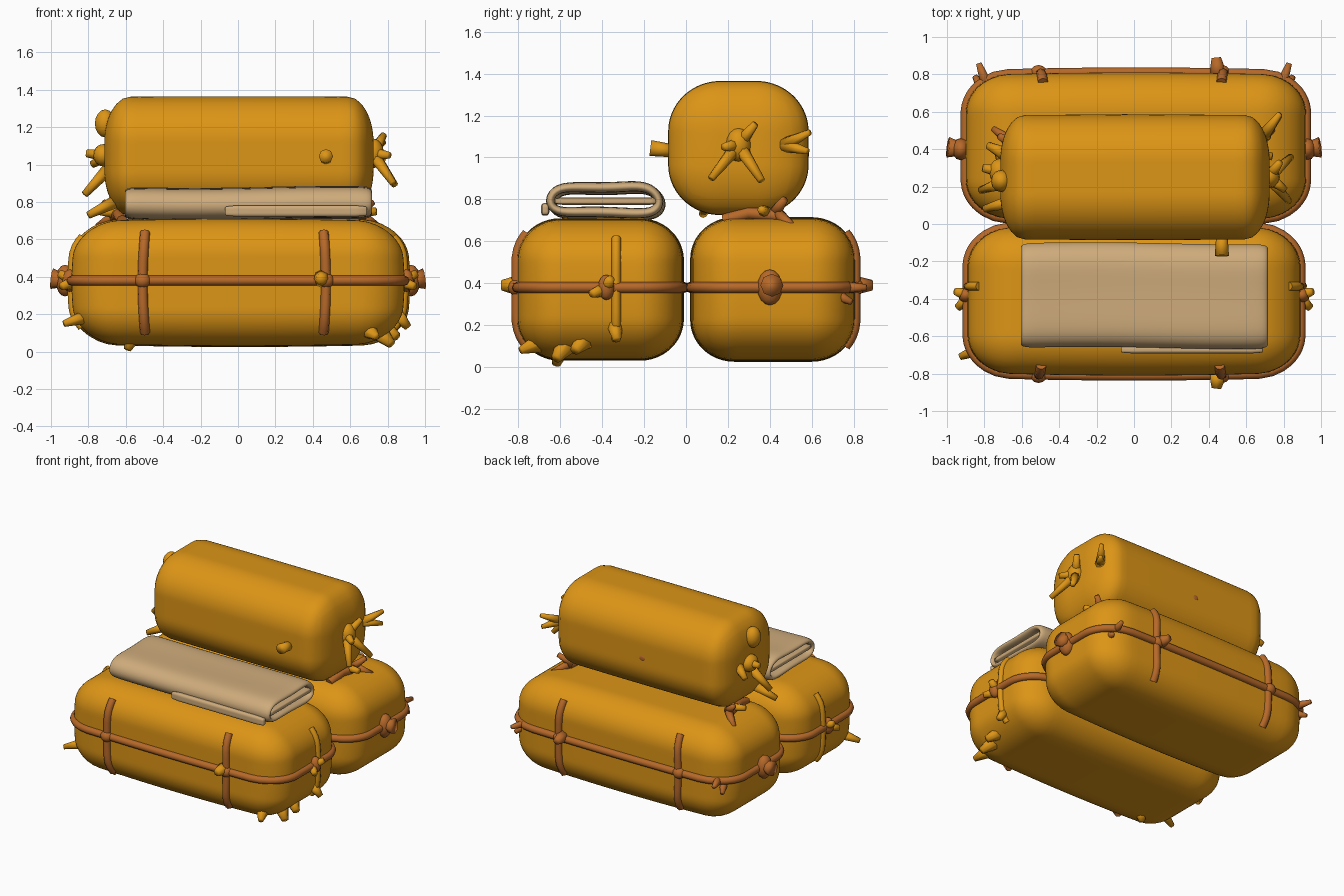
import bpy, bmesh, math
from mathutils import Vector

if "Cube" in bpy.data.objects:
    bpy.data.objects.remove(bpy.data.objects["Cube"], do_unlink=True)


def material(name, rgb):
    m = bpy.data.materials.new(name)
    m.use_nodes = True
    m.diffuse_color = (*rgb, 1)
    bsdf = m.node_tree.nodes["Principled BSDF"]
    bsdf.inputs["Base Color"].default_value = (*rgb, 1)
    bsdf.inputs["Roughness"].default_value = 0.8
    return m


GOLD = material("golden canvas", (0.72, 0.30, 0.008))
BROWN = material("brown rope", (0.47, 0.14, 0.022))
TAN = material("tan cloth", (0.62, 0.41, 0.20))


def finish(name, bm, mat):
    bmesh.ops.recalc_face_normals(bm, faces=bm.faces)
    me = bpy.data.meshes.new(name)
    bm.to_mesh(me)
    bm.free()
    me.materials.append(mat)
    for p in me.polygons:
        p.use_smooth = True
    ob = bpy.data.objects.new(name, me)
    bpy.context.collection.objects.link(ob)
    return ob


class Cushion:
    """A rounded box that narrows a little towards its ends."""

    def __init__(self, centre, half, radius, pinch=0.04):
        self.c, self.h, self.r = Vector(centre), Vector(half), Vector(radius)
        self.pinch = pinch

    def skin(self, p):
        h, r = self.h, self.r
        inner = Vector([max(-(h[i] - r[i]), min(h[i] - r[i], p[i])) for i in range(3)])
        d = Vector([(p[i] - inner[i]) / r[i] for i in range(3)])
        if d.length > 0:
            d.normalize()
        q = inner + Vector([d[i] * r[i] for i in range(3)])
        u, w = q.x / h.x, q.z / h.z
        s = 1 - self.pinch * u * u
        return self.c + Vector((q.x * (1 - self.pinch * w * w), q.y * s, q.z * s))

    def build(self, name, mat, cuts=31):
        bm = bmesh.new()
        bmesh.ops.create_cube(bm, size=2)
        bmesh.ops.subdivide_edges(bm, edges=bm.edges[:], cuts=cuts, use_grid_fill=True)
        for v in bm.verts:
            v.co = self.skin(Vector([v.co[i] * self.h[i] for i in range(3)]))
        return finish(name, bm, mat)


def rope(name, points, mat, radius=0.027, closed=False):
    cu = bpy.data.curves.new(name, "CURVE")
    cu.dimensions = "3D"
    cu.bevel_depth, cu.bevel_resolution, cu.use_fill_caps = radius, 2, True
    sp = cu.splines.new("POLY")
    sp.points.add(len(points) - 1)
    for sp_pt, p in zip(sp.points, points):
        sp_pt.co = (*p, 1)
    sp.use_cyclic_u = closed
    tmp = bpy.data.objects.new(name + "_path", cu)
    bpy.context.collection.objects.link(tmp)
    bpy.context.view_layer.update()
    me = bpy.data.meshes.new_from_object(tmp.evaluated_get(bpy.context.evaluated_depsgraph_get()))
    bpy.data.objects.remove(tmp, do_unlink=True)
    bm = bmesh.new()
    bm.from_mesh(me)
    return finish(name, bm, mat)


def tuft(name, base, tip, mat, r1=0.035, r2=0.015):
    """Loose rope end: a tapered stub from base to tip."""
    a, b = Vector(base), Vector(tip)
    bm = bmesh.new()
    bmesh.ops.create_cone(bm, cap_ends=True, segments=8, radius1=r1, radius2=r2, depth=(b - a).length)
    turn = (b - a).to_track_quat("Z", "Y")
    for v in bm.verts:
        v.co = turn @ v.co + (a + b) / 2
    return finish(name, bm, mat)


def knot(name, centre, size, mat):
    bm = bmesh.new()
    bmesh.ops.create_uvsphere(bm, u_segments=12, v_segments=8, radius=1)
    for v in bm.verts:
        v.co = Vector([v.co[i] * size[i] for i in range(3)]) + Vector(centre)
    return finish(name, bm, mat)


# Bales and the bedroll on top
front = Cushion((0, -0.41, 0.37), (0.89, 0.40, 0.34), (0.23, 0.21, 0.20))
back = Cushion((0.01, 0.415, 0.37), (0.91, 0.395, 0.345), (0.23, 0.21, 0.20))
roll = Cushion((0.005, 0.25, 1.045), (0.72, 0.335, 0.32), (0.13, 0.25, 0.24), 0.01)
front.build("front_bale", GOLD)
back.build("back_bale", GOLD)
roll.build("top_bedroll", GOLD)

# Straps: one belt around each bale, two uprights on its outer face
for label, bale, side in (("front", front, -1), ("back", back, 1)):
    h, n = bale.h, 24
    corners = [(-1, -1), (1, -1), (1, 1), (-1, 1)]
    loop = []
    for k, (x0, y0) in enumerate(corners):
        x1, y1 = corners[(k + 1) % 4]
        for i in range(n):
            t = i / n
            loop.append(bale.skin(Vector(((x0 + (x1 - x0) * t) * h.x, (y0 + (y1 - y0) * t) * h.y, 0.01))))
    rope(label + "_belt", loop, BROWN, closed=True)
    for x in (-0.51, 0.47):
        pts = [bale.skin(Vector((x, side * h.y, -0.31 + 0.62 * i / 16))) for i in range(17)]
        rope(label + "_upright_strap", pts, BROWN)
        y = bale.c.y + side * h.y
        knot(label + "_strap_knot", (x, y, 0.38), (0.045, 0.04, 0.04), BROWN)

# Folded ridge down each end of the front bale
for s in (-1, 1):
    pts = [front.skin(Vector((s * front.h.x, 0.08, -0.27 + 0.55 * i / 14))) for i in range(15)]
    rope("front_end_ridge", pts, GOLD, 0.022)

# Knots and frayed ends at both ends of the bales
for s in (-1, 1):
    knot("back_end_knot", (s * 0.925, 0.40, 0.38), (0.05, 0.06, 0.085), BROWN)
    tuft("back_knot_tail", (s * 0.92, 0.40, 0.38), (s * 0.995, 0.41, 0.39), BROWN, 0.035, 0.055)
    knot("front_end_knot", (s * 0.90, -0.38, 0.38), (0.04, 0.04, 0.06), BROWN)
    tuft("front_knot_tail", (s * 0.89, -0.38, 0.38), (s * 0.955, -0.36, 0.42), GOLD, 0.035, 0.02)
    tuft("front_knot_tail", (s * 0.88, -0.39, 0.37), (s * 0.945, -0.45, 0.35), GOLD, 0.035, 0.02)
    tuft("back_corner_tail", (s * 0.78, 0.72, 0.38), (s * 0.83, 0.86, 0.38), BROWN)
    tuft("back_corner_tail", (s * 0.80, 0.69, 0.36), (s * 0.85, 0.79, 0.31), BROWN)
tuft("back_strap_tail", (0.45, 0.79, 0.39), (0.44, 0.89, 0.39), BROWN, 0.05, 0.025)
tuft("front_strap_tail", (0.45, -0.80, 0.39), (0.44, -0.88, 0.39), GOLD, 0.05, 0.025)

# Pinched corners low on the front bale
tuft("low_corner_tail", (-0.80, -0.66, 0.19), (-0.93, -0.71, 0.15), GOLD, 0.04, 0.018)
tuft("low_corner_tail", (-0.56, -0.60, 0.09), (-0.59, -0.62, 0.01), GOLD, 0.05, 0.02)
tuft("low_corner_tail", (0.68, -0.66, 0.13), (0.74, -0.79, 0.08), GOLD, 0.06, 0.018)
tuft("low_corner_tail", (0.74, -0.56, 0.12), (0.82, -0.62, 0.04), GOLD, 0.06, 0.025)
tuft("low_corner_tail", (0.78, -0.48, 0.13), (0.85, -0.53, 0.08), GOLD, 0.05, 0.025)
tuft("low_corner_tail", (0.85, -0.34, 0.20), (0.91, -0.33, 0.13), GOLD, 0.04, 0.02)

# Gathered ends of the bedroll
hub = (0.72, 0.25, 1.06)
knot("bedroll_right_knot", hub, (0.06, 0.06, 0.08), GOLD)
for tip in ((0.83, 0.12, 0.90), (0.84, 0.36, 0.89), (0.81, 0.18, 1.05), (0.78, 0.33, 1.16)):
    tuft("bedroll_right_tail", hub, tip, GOLD, 0.035, 0.018)
for tip in ((0.78, 0.59, 1.12), (0.78, 0.58, 1.03)):
    tuft("bedroll_right_tail", (0.69, 0.47, 1.06), tip, GOLD, 0.035, 0.015)
knot("bedroll_left_knot", (-0.71, 0.23, 1.22), (0.055, 0.06, 0.075), GOLD)
knot("bedroll_left_knot", (-0.72, 0.28, 1.05), (0.055, 0.07, 0.06), GOLD)
for base, tip in (((-0.71, 0.28, 1.05), (-0.81, 0.30, 1.06)), ((-0.70, 0.22, 0.97), (-0.82, 0.18, 0.84)),
                  ((-0.70, 0.38, 1.05), (-0.78, 0.42, 1.00)), ((-0.66, 0.12, 0.80), (-0.80, 0.08, 0.73))):
    tuft("bedroll_left_tail", base, tip, GOLD, 0.035, 0.02)
tuft("bedroll_front_toggle", (0.47, -0.05, 1.03), (0.47, -0.17, 1.045), GOLD, 0.03, 0.038)
knot("bedroll_back_patch", (-0.05, 0.583, 1.02), (0.025, 0.005, 0.02), BROWN)

# Lashings between the bedroll and the back bale
for s in (-1, 1):
    rope("lashing", [(s * 0.62, 0.18, 0.70), (s * 0.64, 0.30, 0.735), (s * 0.66, 0.44, 0.72)], BROWN, 0.03)
    tuft("lashing_tail", (s * 0.64, 0.42, 0.73), (s * 0.72, 0.47, 0.80), BROWN, 0.03, 0.018)
    tuft("lashing_tail", (s * 0.66, 0.44, 0.73), (s * 0.75, 0.51, 0.67), BROWN, 0.03, 0.018)
    tuft("lashing_tail", (s * 0.64, 0.38, 0.74), (s * 0.74, 0.36, 0.75), GOLD, 0.03, 0.02)

# Folded blanket: a flattened cloth loop open at both ends
outline = [(-0.61, 0.855), (-0.48, 0.852), (-0.34, 0.85), (-0.22, 0.862), (-0.15, 0.84), (-0.115, 0.785),
           (-0.14, 0.735), (-0.22, 0.725), (-0.36, 0.735), (-0.50, 0.735), (-0.62, 0.732), (-0.655, 0.79)]
bm = bmesh.new()
rows = []
for i in range(13):
    x = -0.61 + 1.33 * i / 12
    wave = 0.006 * math.sin(4 * x + 2.5)
    rows.append([bm.verts.new((x, y + wave, z - wave)) for y, z in outline])
for a, b in zip(rows, rows[1:]):
    for k in range(len(outline)):
        j = (k + 1) % len(outline)
        bm.faces.new((a[k], a[j], b[j], b[k]))
blanket = finish("folded_blanket", bm, TAN)
thick = blanket.modifiers.new("thickness", "SOLIDIFY")
thick.thickness, thick.offset = 0.05, 0
soft = blanket.modifiers.new("soft", "SUBSURF")
soft.levels = soft.render_levels = 2
Cushion((0.055, -0.38, 0.792), (0.65, 0.25, 0.018), (0.015, 0.015, 0.014), 0).build("blanket_inner_fold", TAN, 11)
Cushion((0.31, -0.672, 0.752), (0.38, 0.02, 0.03), (0.02, 0.015, 0.02), 0).build("blanket_lip", TAN, 11)
